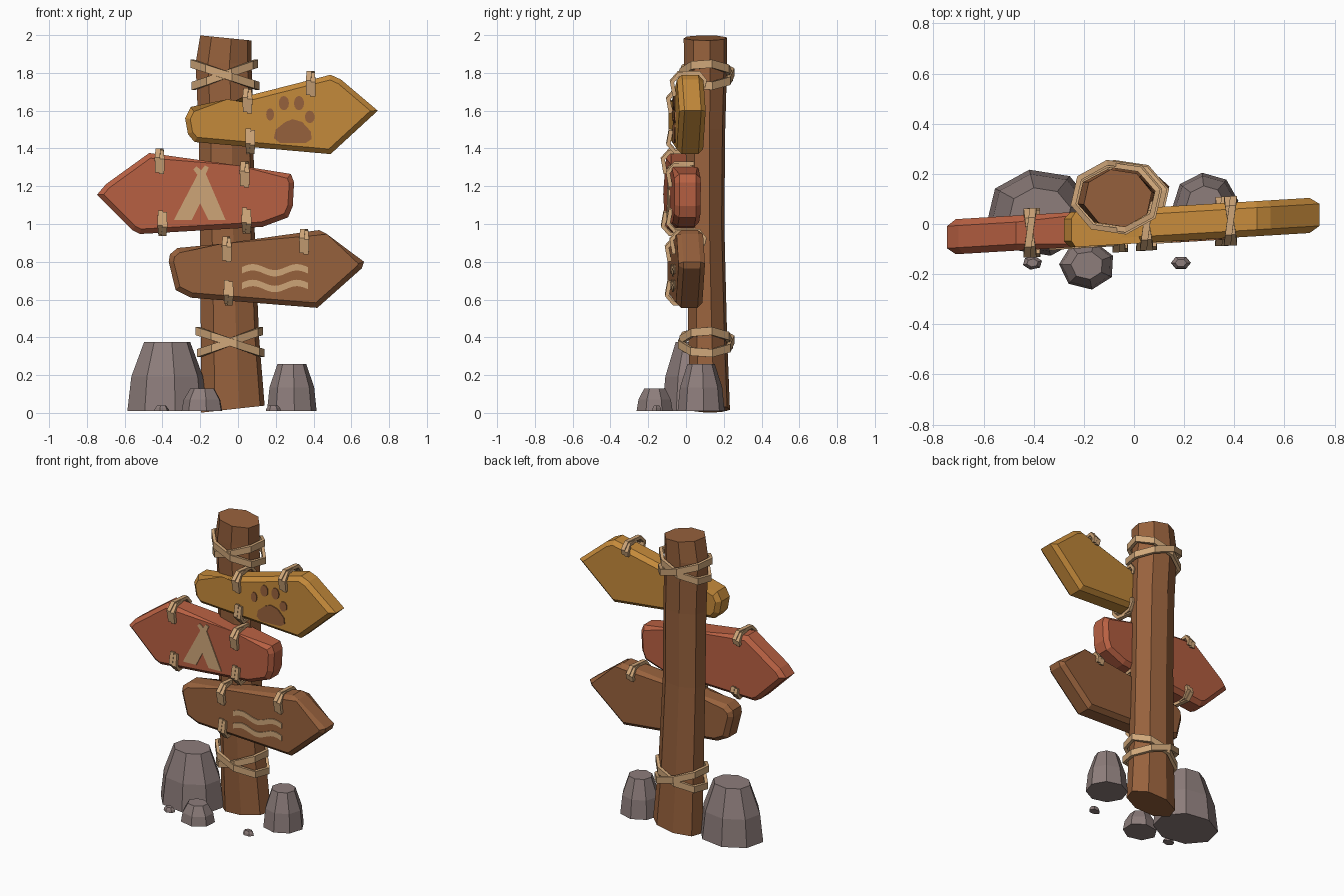
import bpy, bmesh, math
from mathutils import Vector

cube = bpy.data.objects.get("Cube")
if cube:
    bpy.data.objects.remove(cube, do_unlink=True)


def material(name, r, g, b):
    # 8-bit display colour converted to linear
    col = [((c / 255 + 0.055) / 1.055) ** 2.4 for c in (r, g, b)] + [1]
    m = bpy.data.materials.new(name)
    m.use_nodes = True
    m.diffuse_color = col
    bsdf = m.node_tree.nodes["Principled BSDF"]
    bsdf.inputs["Base Color"].default_value = col
    bsdf.inputs["Roughness"].default_value = 0.9
    return m


WOOD = material("brown wood", 152, 98, 61)
OCHRE = material("ochre paint", 198, 139, 59)
RED = material("red paint", 185, 97, 67)
TAN = material("tan rope", 207, 166, 121)
STONE = material("grey stone", 141, 125, 123)


def finish(name, bm, mat):
    bmesh.ops.recalc_face_normals(bm, faces=bm.faces)
    mesh = bpy.data.meshes.new(name)
    bm.to_mesh(mesh)
    bm.free()
    mesh.materials.append(mat)
    obj = bpy.data.objects.new(name, mesh)
    bpy.context.scene.collection.objects.link(obj)
    return obj


def loft(bm, rings, closed=False):
    # skin a list of point rings, capped unless it closes on itself
    rows = [[bm.verts.new(p) for p in ring] for ring in rings]
    n = len(rows[0])
    pairs = list(zip(rows, rows[1:])) + ([(rows[-1], rows[0])] if closed else [])
    for a, b in pairs:
        for i in range(n):
            j = (i + 1) % n
            bm.faces.new((a[i], a[j], b[j], b[i]))
    if not closed:
        bm.faces.new(rows[0])
        bm.faces.new(rows[-1])


def ribbon(bm, pts, across, width, thick, closed=False):
    # flat strip of rectangular section along a path
    pts = [Vector(p) for p in pts]
    across = Vector(across)
    n = len(pts)
    rings = []
    for i, p in enumerate(pts):
        nxt = pts[(i + 1) % n] if closed else pts[min(i + 1, n - 1)]
        prv = pts[i - 1] if closed else pts[max(i - 1, 0)]
        out = (nxt - prv).cross(across).normalized() * thick / 2
        w = across * width / 2
        rings.append([p + w + out, p - w + out, p - w - out, p + w - out])
    loft(bm, rings, closed)


def skew(x, y, z):
    # boards are turned slightly away from the front
    return Vector((x, y + 0.06 * x - 0.008, z))


def prism(bm, outline, y0, y1, bevel=0):
    a = [skew(x, y0, z) for x, z in outline]
    b = [skew(x, y1, z) for x, z in outline]
    loft(bm, [a, b])
    if bevel:
        caps = [f for f in bm.faces if len(f.verts) == len(outline) and len(outline) > 4]
        rim = list({e for f in caps for e in f.edges})
        bmesh.ops.bevel(bm, geom=rim, offset=bevel, offset_type='OFFSET',
                        segments=1, affect='EDGES')


# Post: eight-sided, gently bent trunk
ANGLES = [math.radians(12 + 45 * i) for i in range(8)]
post_rows = [  # z, x min, x max, y min, y max, slope of the cut
    (0.02, -0.20, 0.145, 0.02, 0.235, 0.11),
    (0.40, -0.20, 0.115, 0.01, 0.22, 0),
    (1.00, -0.205, 0.09, 0.0, 0.205, 0),
    (1.50, -0.212, 0.085, -0.005, 0.21, 0),
    (1.85, -0.228, 0.075, -0.012, 0.22, 0),
    (1.985, -0.203, 0.074, -0.015, 0.22, -0.10)]
rings = []
for z, x0, x1, y0, y1, slope in post_rows:
    rx, ry = (x1 - x0) / 2, (y1 - y0) / 2
    rings.append([((x0 + x1) / 2 + rx * math.cos(a), (y0 + y1) / 2 + ry * math.sin(a),
                   z + slope * rx * math.cos(a)) for a in ANGLES])
bm = bmesh.new()
loft(bm, rings)
finish("post", bm, WOOD)

# Crossed rope rings round the post
for name, cx, zc in (("upper_rope", -0.07, 1.79), ("lower_rope", -0.043, 0.375)):
    bm = bmesh.new()
    for side, grow in ((1, 0), (-1, 0.008)):
        ribbon(bm, [(cx + (0.168 + grow) * math.cos(a),
                     0.107 + (0.133 + grow) * math.sin(a),
                     zc + side * 0.06 * math.cos(a)) for a in ANGLES],
               (0, 0, 1), 0.043, 0.022, True)
    finish(name, bm, TAN)

# Arrow boards
boards = {
    "upper_board": (OCHRE, [
        (-0.28, 1.56), (-0.25, 1.62), (-0.05, 1.635), (0.02, 1.67), (0.49, 1.79),
        (0.545, 1.765), (0.74, 1.60), (0.49, 1.37), (-0.23, 1.434), (-0.265, 1.476)]),
    "middle_board": (RED, [
        (-0.746, 1.155), (-0.70, 1.21), (-0.47, 1.376), (0.0, 1.31), (0.28, 1.265),
        (0.297, 1.22), (0.29, 1.095), (0.265, 1.035), (0.13, 0.985), (-0.52, 0.947),
        (-0.56, 0.968)]),
    "lower_board": (WOOD, [
        (-0.367, 0.80), (-0.36, 0.84), (-0.32, 0.873), (-0.09, 0.895), (0.43, 0.968),
        (0.47, 0.947), (0.667, 0.80), (0.655, 0.765), (0.42, 0.556), (-0.25, 0.61),
        (-0.33, 0.65)])}
for name, (mat, outline) in boards.items():
    bm = bmesh.new()
    prism(bm, outline, -0.07, 0.07, 0.026)
    finish(name, bm, mat)


# Painted emblems as thin plates
def plates(name, outlines, mat):
    bm = bmesh.new()
    for o in outlines:
        prism(bm, o, -0.076, -0.069)
    finish(name, bm, mat)


def ellipse(cx, cz, rx, rz):
    return [(cx + rx * math.cos(math.tau * i / 12), cz + rz * math.sin(math.tau * i / 12))
            for i in range(12)]


def wave(zc):
    mid = [(0.02 + 0.35 * i / 18, zc + 0.016 * math.sin(math.pi * i / 6)) for i in range(19)]
    return [(x, z + 0.017) for x, z in mid] + [(x, z - 0.017) for x, z in reversed(mid)]


pad = [(0.19, 1.455), (0.20, 1.50), (0.25, 1.54), (0.29, 1.555), (0.34, 1.54),
       (0.385, 1.49), (0.39, 1.45), (0.36, 1.43), (0.22, 1.43)]
plates("paw_emblem", [pad, ellipse(0.17, 1.58, 0.021, 0.033),
                      ellipse(0.243, 1.64, 0.027, 0.038),
                      ellipse(0.323, 1.64, 0.027, 0.038),
                      ellipse(0.38, 1.567, 0.026, 0.033)], WOOD)
plates("tent_emblem", [[
    (-0.34, 1.02), (-0.245, 1.02), (-0.20, 1.11), (-0.155, 1.02), (-0.065, 1.02),
    (-0.17, 1.265), (-0.155, 1.30), (-0.175, 1.31), (-0.195, 1.285), (-0.22, 1.305),
    (-0.237, 1.29), (-0.215, 1.26)]], TAN)
plates("wave_emblem", [wave(0.755), wave(0.672)], TAN)

# Rope ties hooked over the board edges: x, tip height, +1 over top / -1 under
ties = {
    "upper_ties": [(0.385, 1.81, 1), (0.05, 1.72, 1), (0.065, 1.37, -1)],
    "middle_ties": [(-0.415, 1.40, 1), (-0.40, 0.935, -1), (0.035, 1.33, 1), (0.045, 0.95, -1)],
    "lower_ties": [(0.35, 0.975, 1), (-0.06, 0.935, 1), (-0.05, 0.568, -1)]}
hook = [(-0.076, 0.13), (-0.09, 0.055), (-0.055, 0.015), (0.055, 0.015),
        (0.085, 0.055), (0.076, 0.085)]  # depth, distance from the tip
for name, spots in ties.items():
    bm = bmesh.new()
    for x, tip, s in spots:
        for k in (-1, 1):
            ribbon(bm, [skew(x + k * 0.14 * y, y, tip - s * d + k * 0.004) for y, d in hook],
                   (1, 0, 0), 0.027, 0.022)
    finish(name, bm, TAN)

# Rocks: tapered, flat-topped; centre, radii, height, sides, turn
rocks = {
    "large_rock": (-0.375, 0.045, 0.215, 0.175, 0.375, 8, 0.2),
    "right_rock": (0.285, 0.08, 0.132, 0.125, 0.26, 8, 0.1),
    "front_rock": (-0.187, -0.165, 0.112, 0.098, 0.13, 7, 0.4),
    "left_pebble": (-0.405, -0.155, 0.04, 0.028, 0.04, 6, 0.3),
    "right_pebble": (0.187, -0.155, 0.04, 0.028, 0.04, 6, 0.0)}
for name, (cx, cy, rx, ry, h, n, turn) in rocks.items():
    bm = bmesh.new()
    loft(bm, [[(cx + rx * f * math.cos(turn + math.tau * i / n),
                cy + ry * f * math.sin(turn + math.tau * i / n),
                0.01 + (h - 0.01) * t) for i in range(n)]
              for t, f in ((0, 1), (0.5, 0.9), (1, 0.58))])
    finish(name, bm, STONE)
